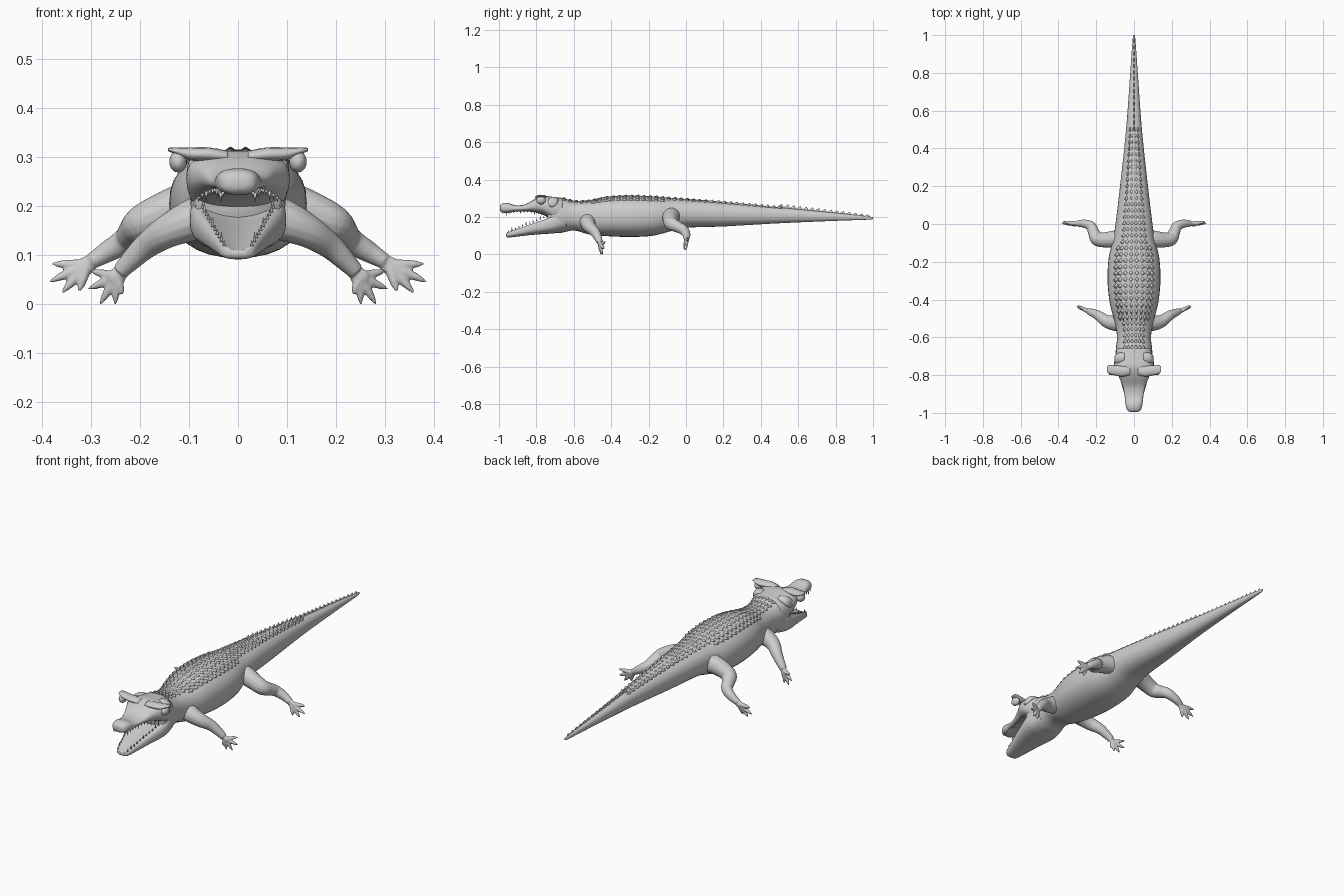
import bpy, bmesh, math
from mathutils import Vector, Matrix

old = bpy.data.objects.get("Cube")
if old:
    bpy.data.objects.remove(old, do_unlink=True)

GREY = (0.61, 0.61, 0.61, 1)
skin = bpy.data.materials.new("grey hide")
skin.use_nodes = True
skin.diffuse_color = GREY
skin.node_tree.nodes["Principled BSDF"].inputs["Base Color"].default_value = GREY


def finish(name, bm, smooth=True, mirror=False):
    bmesh.ops.recalc_face_normals(bm, faces=bm.faces)
    mesh = bpy.data.meshes.new(name)
    bm.to_mesh(mesh)
    bm.free()
    mesh.materials.append(skin)
    obj = bpy.data.objects.new(name, mesh)
    bpy.context.collection.objects.link(obj)
    if smooth:
        mesh.polygons.foreach_set("use_smooth", [True] * len(mesh.polygons))
    if mirror:
        mod = obj.modifiers.new("both sides", 'MIRROR')
        mod.use_mirror_merge = False
    return obj


def spline(stations, steps):
    """Smooth curve through tuples of any length."""
    pts = [Vector(s) for s in stations]
    pts = [pts[0]] + pts + [pts[-1]]
    out = []
    for a, b, c, d in zip(pts, pts[1:], pts[2:], pts[3:]):
        for i in range(steps):
            t = i / steps
            out.append(b + (c - a) * (t / 2) + (a * 2 - b * 5 + c * 4 - d) * (t * t / 2)
                       + (b * 3 - a - c * 3 + d) * (t ** 3 / 2))
    return out + [pts[-1]]


def loft(bm, rings):
    loops = [[bm.verts.new(p) for p in ring] for ring in rings]
    for a, b in zip(loops, loops[1:]):
        for i in range(len(a)):
            j = (i + 1) % len(a)
            bm.faces.new((a[i], a[j], b[j], b[i]))
    bm.faces.new(loops[0])
    bm.faces.new(loops[-1])


def rounded(v, n):
    return math.copysign(abs(v) ** (2 / n), v)


def hull(bm, curve, n, sides=32, trough=0.0):
    """Loft of (y, half width, bottom, top) sections; trough hollows the top."""
    rings = []
    for y, w, lo, hi in curve:
        ring = []
        for k in range(sides):
            a = math.tau * k / sides
            u, v = rounded(math.cos(a), n), rounded(math.sin(a), n)
            z = (lo + hi) / 2 + v * (hi - lo) / 2
            if v > 0:
                z -= trough * (hi - lo) * max(0, 1 - u * u * 1.4)
            ring.append((u * w, y, z))
        rings.append(ring)
    loft(bm, rings)


def tube(bm, path, sides=14, steps=5):
    """Round tube along (x, y, z, radius)."""
    curve = spline(path, steps)
    rings = []
    for i, p in enumerate(curve):
        ahead = curve[min(i + 1, len(curve) - 1)] - curve[max(i - 1, 0)]
        rot = ahead.to_3d().to_track_quat('Z', 'X')
        rings.append([p.to_3d() + rot @ Vector((math.cos(math.tau * k / sides) * p[3],
                      math.sin(math.tau * k / sides) * p[3], 0)) for k in range(sides)])
    loft(bm, rings)


def ball(bm, centre, size):
    m = Matrix.Translation(centre) @ Matrix.Diagonal((*size, 1))
    bmesh.ops.create_uvsphere(bm, u_segments=20, v_segments=12, radius=1, matrix=m)


def at(curve, y):
    for a, b in zip(curve, curve[1:]):
        if a[0] <= y <= b[0]:
            return a.lerp(b, (y - a[0]) / max(b[0] - a[0], 1e-6))
    return curve[-1]


# Trunk and tail: y, half width, bottom, top
BODY = spline([(-.74, .085, .13, .295), (-.68, .097, .115, .305), (-.6, .09, .128, .287),
               (-.52, .102, .108, .29), (-.42, .128, .098, .309), (-.3, .14, .094, .315),
               (-.18, .134, .1, .311), (-.08, .11, .125, .303), (0, .098, .143, .297),
               (.2, .074, .15, .281), (.5, .042, .167, .252), (.8, .02, .18, .222),
               (.97, .008, .186, .204), (1, .003, .189, .199)], 5)
N = 2.3
bm = bmesh.new()
hull(bm, BODY, N)
finish("body_and_tail", bm)

# Upper jaw and skull
UPPER = spline([(-.995, .02, .235, .26), (-.985, .036, .225, .271), (-.955, .045, .222, .276),
                (-.91, .05, .229, .263), (-.86, .06, .23, .268), (-.81, .08, .225, .295),
                (-.76, .104, .21, .312), (-.71, .102, .18, .308), (-.66, .09, .16, .302)], 4)
bm = bmesh.new()
hull(bm, UPPER, 2.5)
finish("upper_jaw", bm)

# Lower jaw, hollowed along the tongue
LOWER = spline([(-.962, .018, .098, .114), (-.95, .035, .091, .125), (-.9, .051, .096, .146),
                (-.82, .074, .105, .178), (-.75, .093, .11, .206), (-.7, .098, .114, .235),
                (-.64, .087, .13, .25)], 4)
bm = bmesh.new()
hull(bm, LOWER, 2.7, trough=.35)
finish("lower_jaw", bm)

# Teeth along both jaw edges
bm = bmesh.new()
for curve, sign, first, count in ((UPPER, -1, -.98, 12), (LOWER, 1, -.95, 11)):
    for i in range(count):
        y = first + i * .019
        _, w, lo, hi = at(curve, y)
        size = .02 if i % 4 == 1 else .012
        z = lo + .005 if sign < 0 else hi - .007
        for s in (-1, 1):
            m = Matrix.Translation((s * w * .8, y, z + sign * size / 2))
            if sign < 0:
                m = m @ Matrix.Rotation(math.pi, 4, 'X')
            bmesh.ops.create_cone(bm, segments=6, radius1=.004, radius2=.0005, depth=size,
                                  cap_ends=True, matrix=m)
finish("teeth", bm)


# Flared brows and the lobes behind them: x, y, z, half depth, half height
def ridge(name, path):
    b = bmesh.new()
    loft(b, [[(x, y + math.cos(math.tau * k / 12) * d, z + math.sin(math.tau * k / 12) * h)
              for k in range(12)] for x, y, z, d, h in spline(path, 5)])
    finish(name, b, mirror=True)


ridge("brow", [(.02, -.775, .3, .025, .012), (.06, -.78, .305, .027, .014),
               (.1, -.775, .306, .027, .013), (.128, -.77, .312, .024, .007),
               (.143, -.768, .315, .015, .003)])
ridge("skull_lobe", [(.05, -.705, .295, .024, .013), (.08, -.71, .288, .028, .018),
                     (.098, -.715, .275, .024, .018), (.104, -.72, .265, .012, .012)])
bm = bmesh.new()
ball(bm, (.122, -.775, .29), (.018, .025, .022))
finish("eye", bm, mirror=True)


# Legs: limb, palm and toes fused into one skin
def leg(name, limb, palm, tips, toe):
    b = bmesh.new()
    tube(b, limb)
    root = Vector(palm)
    ball(b, root, (.02, .011, .018))
    for tip in tips:
        tip = Vector(tip)
        tube(b, [(*root, toe * 1.3), (*root.lerp(tip, .4), toe * 1.15),
                 (*root.lerp(tip, .75), toe * .8), (*tip, .0015)], 8, 3)
    obj = finish(name, b)
    fuse = obj.modifiers.new("fuse", 'REMESH')
    fuse.mode, fuse.voxel_size, fuse.use_smooth_shade = 'VOXEL', .0035, True
    soft = obj.modifiers.new("soften", 'SMOOTH')
    soft.iterations = 3
    obj.modifiers.new("both sides", 'MIRROR').use_mirror_merge = False


leg("front_leg",
    [(.05, -.52, .185, .05), (.1, -.525, .168, .042), (.145, -.515, .147, .034),
     (.185, -.487, .12, .027), (.215, -.472, .092, .022), (.24, -.462, .066, .017)],
    (.248, -.459, .055),
    [(.234, -.462, .018), (.25, -.454, -.002), (.282, -.446, -.002), (.306, -.437, .03),
     (.302, -.43, .068)], .0085)
leg("hind_leg",
    [(.05, -.075, .205, .05), (.1, -.08, .203, .047), (.155, -.084, .185, .041),
     (.195, -.078, .165, .037), (.213, -.045, .148, .031), (.228, -.012, .13, .027),
     (.265, .002, .107, .022), (.3, .002, .086, .016)],
    (.308, .002, .079),
    [(.324, -.01, .024), (.36, -.002, .021), (.385, .004, .045), (.381, .012, .082)], .0095)


# Keeled back scales and tail crest
def scute(b, x, y, z, dx, dy, h, sink=.005):
    base = [b.verts.new(p) for p in ((x - dx, y, z - sink), (x, y - dy, z - sink),
                                     (x + dx, y, z - sink), (x, y + dy, z - sink))]
    peak = b.verts.new((x, y + dy * .5, z + h))
    b.faces.new(base)
    for i in range(4):
        b.faces.new((base[i], base[(i + 1) % 4], peak))


def on_back(y, f):
    _, w, lo, hi = at(BODY, y)
    return f * w, (lo + hi) / 2 + (hi - lo) / 2 * (1 - abs(f) ** N) ** (1 / N)


bm = bmesh.new()
for i in range(36):
    y = -.66 + i * .033
    rows = (.11, .31, .5) if y < .1 else (.18, .48)
    if -.5 < y < -.1:
        rows += (.66,)
    for f in rows:
        for s in (-1, 1):
            x, z = on_back(y, f * s)
            width = at(BODY, y)[1]
            height = .013 if y > .1 and f == rows[-1] else .006
            scute(bm, x, y, z, width * .11 + .002, .021, height)
finish("back_scales", bm)

bm = bmesh.new()
for i in range(15):
    y = .5 + i * .033
    scute(bm, 0, y, on_back(y, 0)[1], .006, .026, .02 - i * .0007, .008)
finish("tail_crest", bm, smooth=False)
